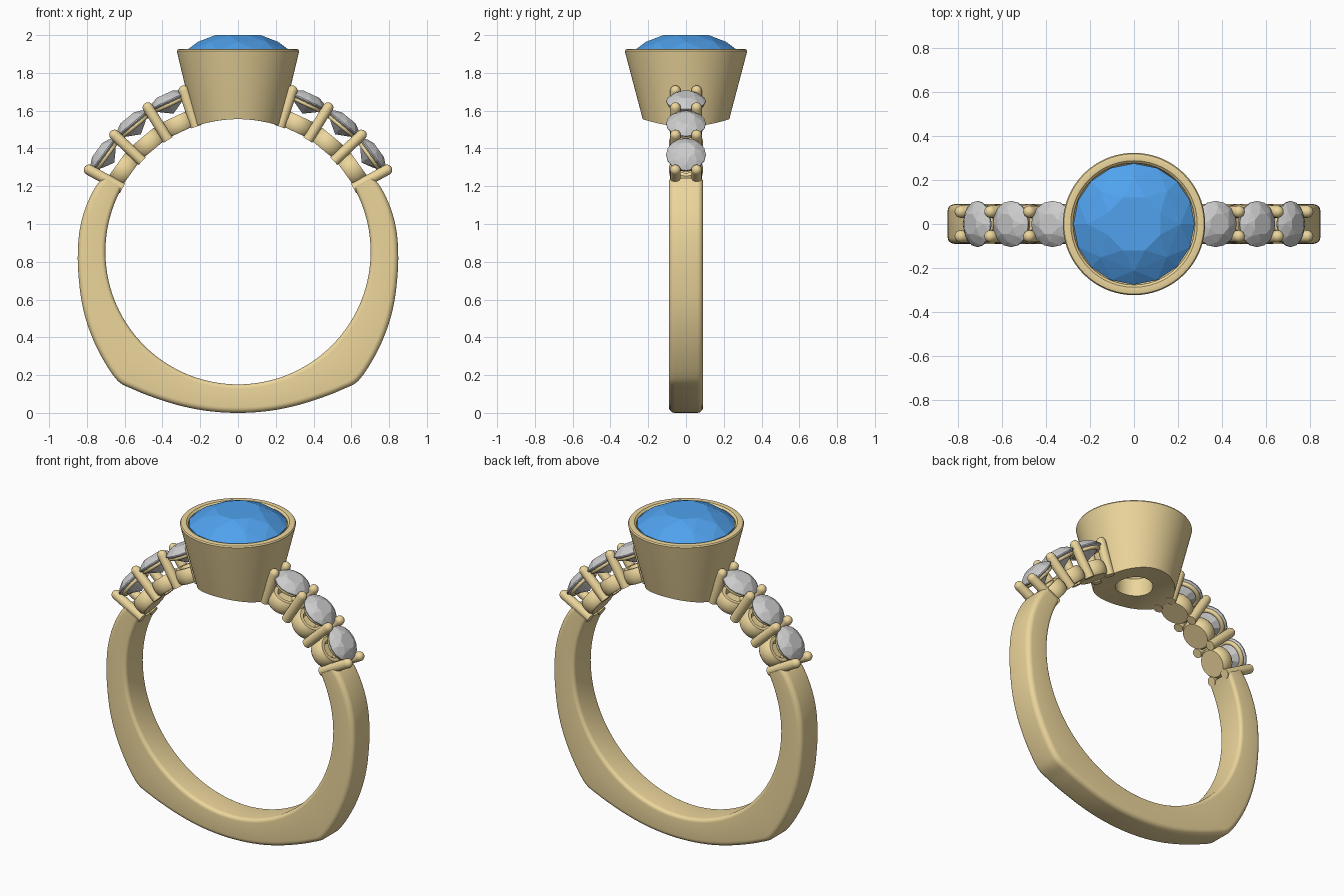
import bpy, bmesh, math
from math import sin, cos, pi, radians, sqrt
from mathutils import Matrix, Vector

if "Cube" in bpy.data.objects:
    bpy.data.objects.remove(bpy.data.objects["Cube"])

CZ, RI = 0.853, 0.702      # finger hole centre height and radius


def material(name, rgb):
    m = bpy.data.materials.new(name)
    m.diffuse_color = (*rgb, 1)
    m.use_nodes = True
    m.node_tree.nodes["Principled BSDF"].inputs["Base Color"].default_value = m.diffuse_color
    return m


GOLD = material("gold", (0.84, 0.67, 0.33))
BLUE = material("blue_gem", (0.08, 0.36, 0.85))


def finish(bm, name, mat=None, smooth=True, matrix=None):
    bmesh.ops.remove_doubles(bm, verts=bm.verts, dist=1e-5)
    bmesh.ops.recalc_face_normals(bm, faces=bm.faces)
    me = bpy.data.meshes.new(name)
    bm.to_mesh(me)
    bm.free()
    ob = bpy.data.objects.new(name, me)
    bpy.context.collection.objects.link(ob)
    if matrix:
        ob.matrix_world = matrix
    if mat:
        me.materials.append(mat)
    if smooth:
        bpy.ops.object.select_all(action='DESELECT')
        ob.select_set(True)
        bpy.context.view_layer.objects.active = ob
        bpy.ops.object.shade_smooth_by_angle(angle=radians(35))
    return ob


def skin(bm, rings, close_rings, close_loop):
    """Join rows of points with quads."""
    vs = [[bm.verts.new(p) for p in r] for r in rings]
    n, m = len(vs), len(vs[0])
    for i in range(n if close_rings else n - 1):
        a, b = vs[i], vs[(i + 1) % n]
        for j in range(m if close_loop else m - 1):
            k = (j + 1) % m
            bm.faces.new((a[j], a[k], b[k], b[j]))
    return vs


def lathe(name, profile, n, matrix=None, closed=False):
    bm = bmesh.new()
    rings = [[(r * cos(2 * pi * i / n), r * sin(2 * pi * i / n), z)
              for r, z in profile] for i in range(n)]
    skin(bm, rings, True, closed)
    return finish(bm, name, GOLD, True, matrix)


def gem(name, r, crown, depth, mat=None, matrix=None):
    """Brilliant cut: hull of table, crown, girdle, pavilion and culet points."""
    bm = bmesh.new()
    for n, rad, z, off in ((8, .47 * r, crown, 0), (8, .77 * r, .57 * crown, .5),
                           (16, r, 0, 0), (16, r, -.06 * r, 0),
                           (8, .55 * r, -.55 * depth, .5), (1, 0, -depth, 0)):
        for i in range(n):
            a = 2 * pi * (i + off) / n + pi / 8
            bm.verts.new((rad * cos(a), rad * sin(a), z))
    bmesh.ops.convex_hull(bm, input=bm.verts)
    return finish(bm, name, mat, False, matrix)


def frame(deg):
    """Local z points outward from the finger hole, deg measured from the top."""
    return Matrix.Translation((0, 0, CZ)) @ Matrix.Rotation(radians(deg), 4, 'Y')


# Band: rounded section swept along the lower part, with squared-off foot
outline = [(.69, 1.27), (.745, 1.21), (.802, 1.1), (.838, .97), (.848, .85), (.842, .7),
           (.826, .58), (.776, .41), (.71, .275), (.658, .195), (.622, .157),
           (.55, .123), (.4, .066), (.2, .016), (0, 0)]
polar = [(math.degrees(math.atan2(x, z - CZ)), math.hypot(x, z - CZ)) for x, z in outline]
polar += [(360 - a, r) for a, r in reversed(polar[:-1])]


def outer_radius(a):
    i = max(k for k in range(len(polar) - 1) if polar[k][0] <= a or k == 0)
    p = [polar[min(max(i + k, 0), len(polar) - 1)] for k in (-1, 0, 1, 2)]
    h = p[2][0] - p[1][0]
    t = (a - p[1][0]) / h
    m1 = (p[2][1] - p[0][1]) / max(p[2][0] - p[0][0], 1e-6) * h
    m2 = (p[3][1] - p[1][1]) / max(p[3][0] - p[1][0], 1e-6) * h
    return ((2*t**3 - 3*t*t + 1) * p[1][1] + (t**3 - 2*t*t + t) * m1
            + (3*t*t - 2*t**3) * p[2][1] + (t**3 - t*t) * m2)


bm = bmesh.new()
rings = []
steps, half, start = 160, .09, 61.5
for s in range(steps + 1):
    a = start + (360 - 2 * start) * s / steps
    ro, sec = outer_radius(a), []
    for sy, rad, b, q0 in ((1, ro, .03, 0), (-1, ro, .03, 1),
                           (-1, RI, .022, 2), (1, RI, .022, 3)):
        inward = -1 if rad == ro else 1
        for k in range(6):
            q = (q0 + k / 5) * pi / 2
            sec.append((rad + inward * b + b * cos(q - pi / 2),
                        sy * (half - b) + b * -sin(q - pi / 2)))
    rings.append([(r * sin(radians(a)), y, CZ + r * cos(radians(a))) for r, y in
                  sorted(sec, key=lambda p: math.atan2(p[1], p[0] - (ro + RI) / 2))])
vs = skin(bm, rings, False, True)
bm.faces.new(vs[0])
bm.faces.new(vs[-1])
finish(bm, "band", GOLD)

# Bezel cup: hollow cone whose underside follows the finger hole
bezel = lathe("bezel", [(.105, 1.4), (.147, 1.4), (.19, 1.4), (.229, 1.4),
                        (.322, 1.907), (.324, 1.916), (.319, 1.924), (.308, 1.927),
                        (.288, 1.925), (.277, 1.915), (.275, 1.89), (.105, 1.66)],
              96, closed=True)
for v in bezel.data.vertices:
    if v.co.z < 1.45:
        v.co.z = CZ + sqrt(RI ** 2 - v.co.x ** 2)
gem("centre_gem", .276, .083, .22, BLUE, Matrix.Translation((0, 0, 1.917)))

# Shoulders: stones, seats, collars and prong pairs on each side
first, step = 25, 14.6
pr = .028
prong = [(0, RI - .004), (pr, RI - .004)] + \
        [(pr * cos(t * pi / 10), .9 + pr * sin(t * pi / 10)) for t in range(6)]
seat = [(0, RI), (.078, RI), (.088, .715), (.091, .745), (.086, .775), (.075, .79),
        (.055, .79), (.04, .765), (0, .765)]
collar = [(.082 + .013 * cos(t * pi / 6), .862 + .013 * sin(t * pi / 6)) for t in range(12)]
for side, label in ((1, "right"), (-1, "left")):
    for i in range(3):
        f = frame(side * (first + step * i))
        gem(f"{label}_stone_{i+1}", .105, .038, .075, None,
            f @ Matrix.Translation((0, 0, .882)))
        lathe(f"{label}_seat_{i+1}", seat, 32, f)
        lathe(f"{label}_collar_{i+1}", collar, 32, f, closed=True)
    for i, deg in enumerate((18.6, 32, 46.6, 61.2)):
        for y in (-.056, .056):
            lathe(f"{label}_prong_{i+1}_{'front' if y < 0 else 'back'}", prong, 16,
                  frame(side * deg) @ Matrix.Translation((0, y, 0)))
